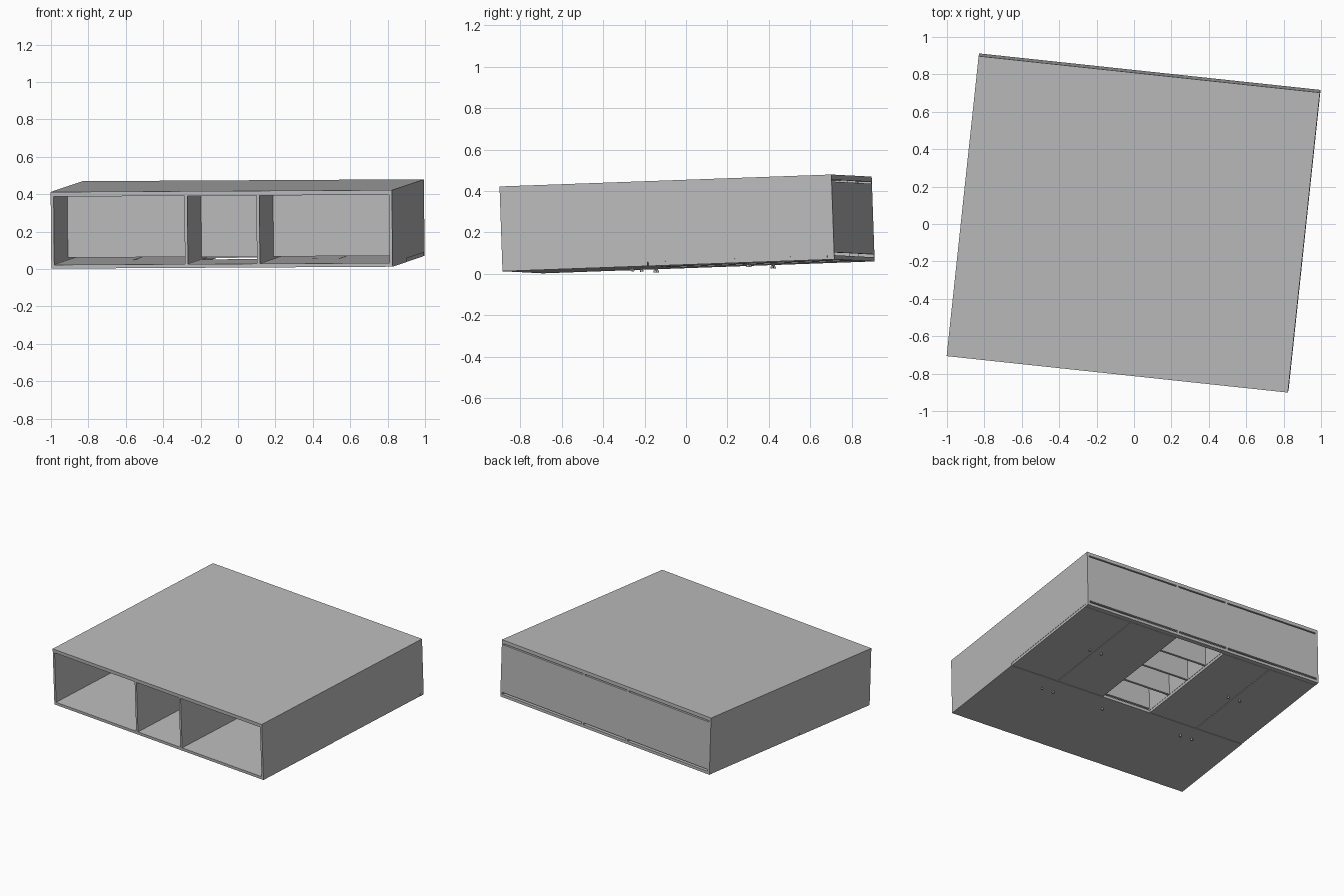
import bpy, math
from mathutils import Matrix, Vector

if "Cube" in bpy.data.objects:
    bpy.data.objects.remove(bpy.data.objects["Cube"], do_unlink=True)

# One plain grey
grey = bpy.data.materials.new("plain_grey")
grey.use_nodes = True
colour = (0.5, 0.5, 0.5, 1)
grey.diffuse_color = colour
grey.node_tree.nodes["Principled BSDF"].inputs["Base Color"].default_value = colour

# Cabinet frame: u = width, v = height, w = depth; it lies on its doors, slightly tilted
U, V, D = 1.835, 1.614, 0.41
normal = Vector((-0.0093, -0.035, 1)).normalized()
across = Vector((1.825, -0.195, 0.0101))
across = (across - normal * across.dot(normal)).normalized()
along = normal.cross(across)
frame = Matrix((across, along, normal)).transposed().to_4x4()
frame.translation = (-0.998, -0.692, 0.002)


def finish(obj, name):
    obj.name = name
    obj.data.name = name
    obj.data.materials.append(grey)
    return obj


def board(name, u, v, w):
    """Flat board between (min, max) limits along each cabinet axis."""
    lo, hi = Vector((u[0], v[0], w[0])), Vector((u[1], v[1], w[1]))
    bpy.ops.mesh.primitive_cube_add(size=1)
    obj = finish(bpy.context.object, name)
    obj.data.transform(Matrix.Translation((lo + hi) / 2) @ Matrix.Diagonal((*(hi - lo), 1)))
    obj.matrix_world = frame
    return obj


def knob(name, u, v):
    """Round pull standing out of a door, with a short stem."""
    for part, radius, depth, w in (("stem", 0.004, 0.012, -0.005), ("head", 0.008, 0.009, -0.0145)):
        bpy.ops.mesh.primitive_cylinder_add(vertices=16, radius=radius, depth=depth)
        obj = finish(bpy.context.object, f"{name}_{part}")
        obj.matrix_world = frame @ Matrix.Translation((u, v, w))
        bpy.ops.object.shade_smooth_by_angle(angle=math.radians(40))


T = 0.016                      # board thickness
FRONT, BACK = 0.02, D - 0.025  # inner faces of the doors and the back sheet
SHELF = (0.034, D - 0.034)     # depth of shelves, leaving narrow slots
mid_v = 0.437 * V
div_a, div_b = 0.396 * U, 0.607 * U

# Back sheet and upright walls
board("back_panel", (0, U), (0, V), (BACK, D))
for name, u in (("right_side", 0), ("right_divider", div_a - T / 2),
                ("left_divider", div_b - T / 2), ("left_side", U - T)):
    board(name, (u, u + T), (0, V), (FRONT, BACK))

# Top end and middle shelf in each bay
bays = (("right", T, div_a - T / 2), ("centre", div_a + T / 2, div_b - T / 2),
        ("left", div_b + T / 2, U - T))
for name, u0, u1 in bays:
    board(f"{name}_top_board", (u0, u1), (V - T, V), SHELF)
    board(f"{name}_middle_shelf", (u0, u1), (mid_v - T, mid_v), SHELF)

# Open shelves between the dividers
for i, v in enumerate((0.583, 0.718, 0.850)):
    board(f"open_shelf_{i + 1}", (div_a + T / 2, div_b - T / 2),
          (v * V - T, v * V), (FRONT, SHELF[1]))

# Lower front, top rail and four upper doors
board("lower_front", (0, U), (0, mid_v), (0, FRONT))
board("top_rail", (0, U), (0.98 * V, V), (0, FRONT))
GAP = 0.002
for side, u0, u1 in (("right", 0, div_a + T / 2), ("left", div_b - T / 2, U)):
    half = (u0 + u1) / 2
    for label, a, b in (("outer", u0, half), ("inner", half, u1)):
        board(f"{side}_upper_door_{label}", (a + GAP, b - GAP),
              (mid_v + 2 * GAP, 0.98 * V - GAP), (0, FRONT))
    # Paired knobs beside each door seam
    for row, v in (("lower", 0.366), ("upper", 0.718)):
        for label, s in (("a", -1), ("b", 1)):
            knob(f"{side}_{row}_knob_{label}", half + s * 0.045, v * V)
knob("centre_knob", 0.564 * U, 0.366 * V)
